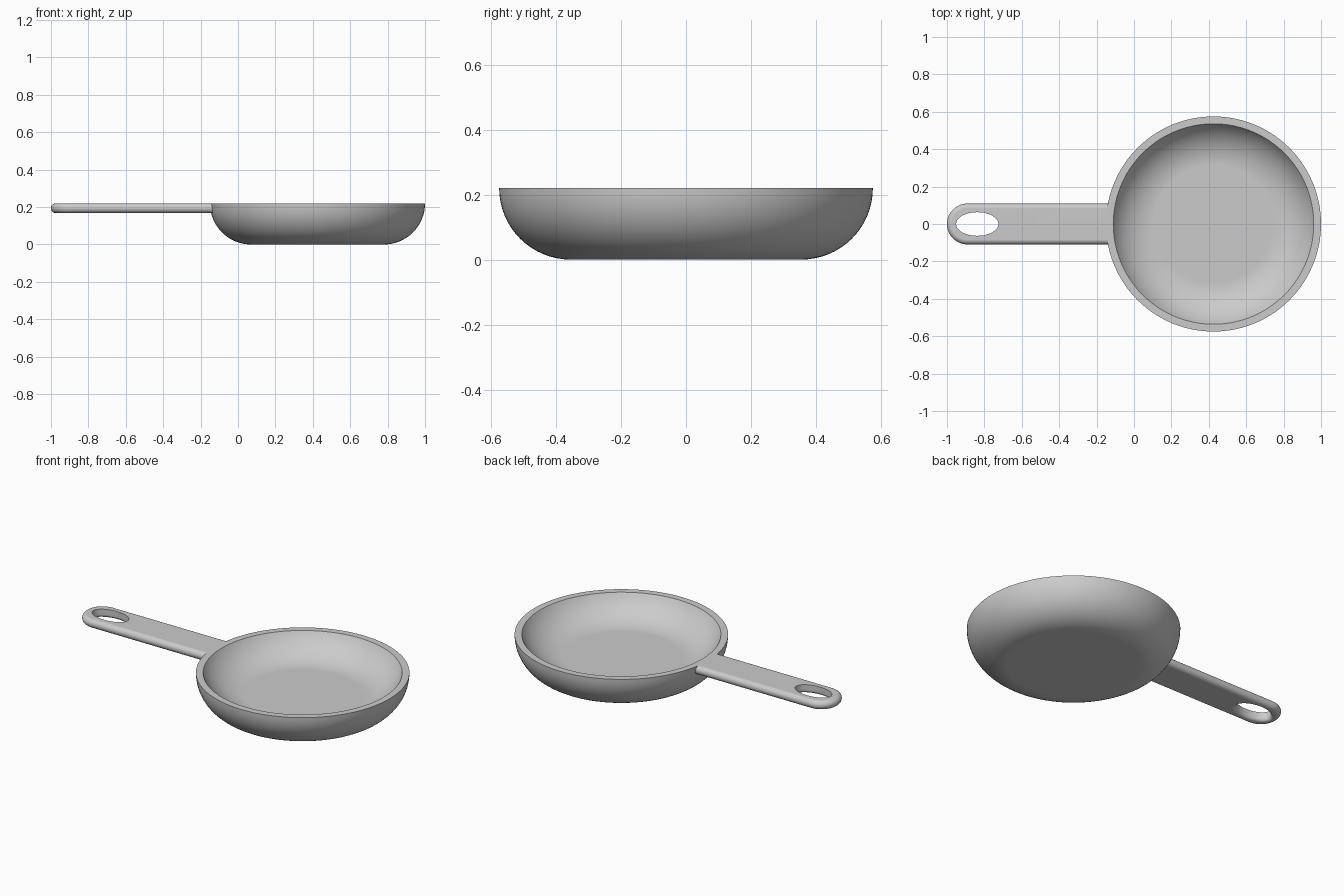
import bpy, bmesh, math

if "Cube" in bpy.data.objects:
    bpy.data.objects.remove(bpy.data.objects["Cube"])

CX, H, R, WALL = 0.425, 0.22, 0.575, 0.039
FLOOR_Z, FLOOR_R = 0.09, 0.315
steel = bpy.data.materials.new("grey metal")
steel.diffuse_color = (0.6, 0.6, 0.6, 1)
steel.use_nodes = True
steel.node_tree.nodes["Principled BSDF"].inputs["Base Color"].default_value = steel.diffuse_color


def make_object(name, bm):
    bmesh.ops.recalc_face_normals(bm, faces=bm.faces)
    mesh = bpy.data.meshes.new(name)
    bm.to_mesh(mesh)
    bm.free()
    mesh.materials.append(steel)
    obj = bpy.data.objects.new(name, mesh)
    bpy.context.collection.objects.link(obj)
    return obj


def loft(rings):
    """Skin closed loops of equal length and cap both ends."""
    bm = bmesh.new()
    loops = [[bm.verts.new(p) for p in ring] for ring in rings]
    n = len(loops[0])
    for a, b in zip(loops, loops[1:]):
        for i in range(n):
            j = (i + 1) % n
            bm.faces.new((a[i], a[j], b[j], b[i]))
    bm.faces.new(loops[0])
    bm.faces.new(loops[-1])
    return bm


def ellipse(cx, rx, ry, z, n):
    return [(cx + rx * math.cos(2 * math.pi * i / n),
             ry * math.sin(2 * math.pi * i / n), z) for i in range(n)]


def finish(obj):
    bpy.ops.object.select_all(action='DESELECT')
    bpy.context.view_layer.objects.active = obj
    obj.select_set(True)
    for mod in list(obj.modifiers):
        bpy.ops.object.modifier_apply(modifier=mod.name)
    bpy.ops.object.shade_smooth_by_angle(angle=math.radians(35))
    obj.modifiers.new("even shading", 'WEIGHTED_NORMAL').keep_sharp = True


def wall_arc(radius, floor_r, floor_z):
    """Circular arc tangent to the floor, ending at the rim."""
    run, rise = radius - floor_r, H - floor_z
    bend = (run * run + rise * rise) / (2 * rise)
    end = math.atan2(run, bend - rise)
    return [(floor_r + bend * math.sin(end * i / 16),
             floor_z + bend * (1 - math.cos(end * i / 16))) for i in range(17)]


# Pan bowl: flat base, quarter-round wall, flat rim, and a shallower scooped inside
profile = wall_arc(R, R - H, 0) + wall_arc(R - WALL, FLOOR_R, FLOOR_Z)[::-1]
bowl = make_object("pan_bowl", loft([ellipse(CX, r, r, z, 96) for r, z in profile]))
finish(bowl)

# Handle: round-ended bar with fully rounded edges, ending inside the rim
HALF, EDGE, END = 0.109, 0.026, -0.118

def handle_ring(t):
    r, z = HALF - EDGE * (1 - math.cos(t)), H - EDGE + EDGE * math.sin(t)
    tip = [math.pi / 2 + math.pi * i / 32 for i in range(33)]
    arc = [(-1 + HALF + r * math.cos(a), r * math.sin(a), z) for a in tip]
    return [(END, r, z)] + arc + [(END, -r, z)]

handle = make_object("handle", loft([handle_ring(math.pi * (i / 12 - 0.5)) for i in range(13)]))

# Oval hanging hole, flaring softly towards the underside
flare = [(0.02 * (1 - math.sin(t)), H - 2 * EDGE + 0.02 * (1 - math.cos(t)))
         for t in [math.pi / 2 * i / 6 for i in range(7)]]
sections = [(0.02, 0.1)] + flare + [(0, 0.3)]
cutter = make_object("hole_cutter", loft([ellipse(-0.838, 0.113 + d, 0.063 + d, z, 64)
                                          for d, z in sections]))
cutter.hide_render = True
cut = handle.modifiers.new("hanging hole", 'BOOLEAN')
cut.operation, cut.object, cut.solver = 'DIFFERENCE', cutter, 'EXACT'
finish(handle)
bpy.data.objects.remove(cutter)
